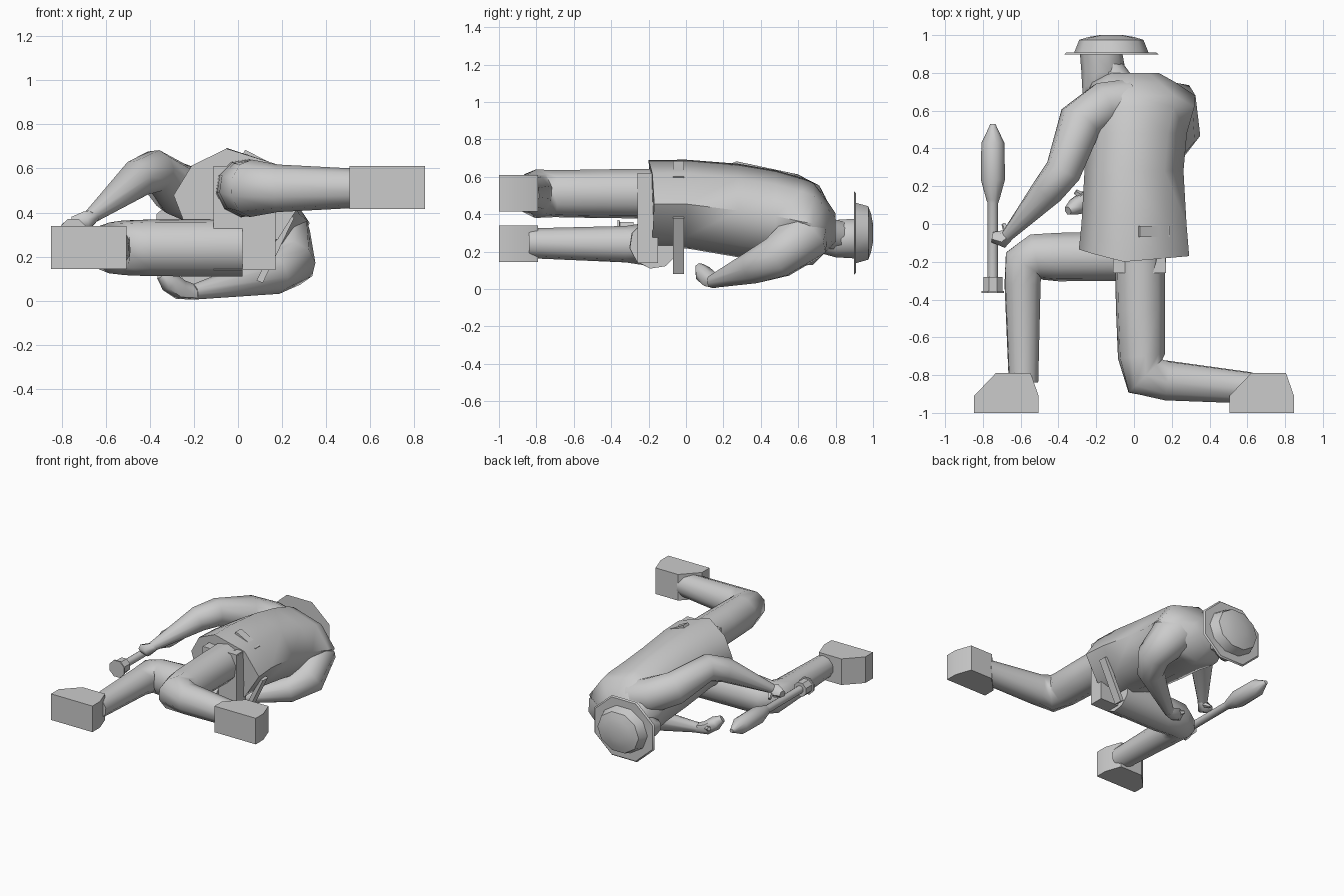
import bpy, bmesh, math
from mathutils import Vector, Matrix

grey = bpy.data.materials.new("plain grey")
grey.diffuse_color = (0.6, 0.6, 0.6, 1)


def finish(name, bm, angle=40):
    """Turn a bmesh into a named object, smooth except at sharp edges."""
    bmesh.ops.recalc_face_normals(bm, faces=bm.faces)
    me = bpy.data.meshes.new(name)
    bm.to_mesh(me)
    bm.free()
    me.materials.append(grey)
    ob = bpy.data.objects.new(name, me)
    bpy.context.collection.objects.link(ob)
    bpy.ops.object.select_all(action='DESELECT')
    ob.select_set(True)
    bpy.context.view_layer.objects.active = ob
    bpy.ops.object.shade_smooth_by_angle(angle=math.radians(angle))
    return ob


def skin(bm, rings):
    """Bridge rings of points and cap the ends."""
    vs = [[bm.verts.new(p) for p in r] for r in rings]
    n = len(vs[0])
    for a, b in zip(vs, vs[1:]):
        for i in range(n):
            j = (i + 1) % n
            bm.faces.new((a[i], a[j], b[j], b[i]))
    bm.faces.new(vs[0][::-1])
    bm.faces.new(vs[-1])


def limb(name, path, sides=10, angle=60):
    """Tube through (x, y, z, radius) stations."""
    pts = [Vector(p[:3]) for p in path]
    segs = [(b - a).normalized() for a, b in zip(pts, pts[1:])]
    tang = [segs[0]] + [(a + b).normalized() for a, b in zip(segs, segs[1:])] + [segs[-1]]
    u = tang[0].orthogonal().normalized()
    rings = []
    for k, (p, t) in enumerate(zip(pts, tang)):
        u = (u - t * u.dot(t)).normalized()
        v = t.cross(u)
        r = path[k][3]
        rings.append([p + r * (math.cos(a) * u + math.sin(a) * v)
                      for a in (2 * math.pi * i / sides for i in range(sides))])
    bm = bmesh.new()
    skin(bm, rings)
    return finish(name, bm, angle)


def stack(name, rings, sides=12, turn=0.0, angle=40):
    """Ovals stacked along y: (y, centre x, radius x, centre z, radius z)."""
    bm = bmesh.new()
    skin(bm, [[(cx + rx * math.cos(a), y, cz + rz * math.sin(a))
               for a in (2 * math.pi * (i + turn) / sides for i in range(sides))]
              for y, cx, rx, cz, rz in rings])
    return finish(name, bm, angle)


def box(name, lo, hi, rot=0.0):
    bm = bmesh.new()
    lo, hi = Vector(lo), Vector(hi)
    bmesh.ops.create_cube(bm, size=1)
    bmesh.ops.transform(bm, verts=bm.verts, matrix=Matrix.Translation((lo + hi) / 2)
                        @ Matrix.Rotation(rot, 4, 'Y') @ Matrix.Diagonal((*(hi - lo), 1)))
    return finish(name, bm, 20)


def prism(name, profile, z0, z1):
    """Extrude an xy profile along z."""
    bm = bmesh.new()
    skin(bm, [[(x, y, z) for x, y in profile] for z in (z0, z1)])
    return finish(name, bm, 20)


# Jacket body: uneven eight-sided section, hem dipping at the back and top
section = [(1, 0), (0.62, 0.69), (-0.18, 1), (-0.72, 0.67),
           (-1, 0.1), (-0.75, -0.7), (-0.1, -1), (0.62, -0.75)]
hem_rise = [0.01, 0, -0.02, 0.02, 0.045, 0.03, 0, 0]
bm = bmesh.new()
rings = [(-0.18, 0.0, 0.292, 0.455, 0.235), (0.0, 0.0, 0.278, 0.455, 0.237),
         (0.28, 0.0, 0.262, 0.42, 0.25), (0.48, 0.015, 0.265, 0.39, 0.245),
         (0.62, 0.03, 0.29, 0.36, 0.235), (0.68, 0.035, 0.29, 0.35, 0.22),
         (0.75, 0.0, 0.22, 0.34, 0.14), (0.80, -0.01, 0.14, 0.33, 0.075)]
skin(bm, [[(cx + rx * a, y + (h if k == 0 else 0), cz + rz * b)
           for (a, b), h in zip(section, hem_rise)]
          for k, (y, cx, rx, cz, rz) in enumerate(rings)])
finish("jacket", bm, 60)

# Hips, holster and belt pouches
box("hips", (-0.11, -0.26, 0.14), (0.17, -0.15, 0.61))
stack("neck", [(0.70, -0.05, 0.10, 0.31, 0.09), (0.86, -0.14, 0.075, 0.28, 0.08)], 10)
box("top_pouch", (0.015, -0.07, 0.615), (0.195, -0.01, 0.645), 0.48)
box("side_pouch", (0.155, -0.07, 0.07), (0.185, -0.01, 0.40), 0.45)
bm = bmesh.new()
skin(bm, [[(0.10, -0.26, z), (0.17, -0.26, z), (0.165, y, z), (0.14, y, z)]
          for z, y in ((0.14, -0.19), (0.62, -0.11))])
finish("holster", bm, 20)

# Head
stack("head", [
    (0.68, -0.24, 0.03, 0.27, 0.05),
    (0.73, -0.19, 0.085, 0.27, 0.085),
    (0.80, -0.16, 0.118, 0.27, 0.105),
    (0.91, -0.175, 0.112, 0.27, 0.112)], 10, angle=60)

# Brimmed helmet
stack("helmet_brim", [(0.898, -0.12, 0.27, 0.30, 0.242),
                      (0.908, -0.12, 0.258, 0.30, 0.232)], 8, 0.5)
stack("helmet_crown", [
    (0.90, -0.12, 0.20, 0.30, 0.172),
    (0.975, -0.12, 0.17, 0.30, 0.15),
    (0.99, -0.12, 0.12, 0.30, 0.105),
    (1.0, -0.12, 0.06, 0.30, 0.05)], 10)

# Arms
limb("right_arm", [(-0.02, 0.65, 0.42, 0.12), (-0.16, 0.63, 0.46, 0.125),
                   (-0.285, 0.54, 0.51, 0.12), (-0.375, 0.28, 0.588, 0.097),
                   (-0.455, 0.18, 0.555, 0.087), (-0.67, -0.06, 0.38, 0.033)])
limb("left_arm", [(0.10, 0.64, 0.36, 0.13), (0.20, 0.62, 0.27, 0.148),
                  (0.235, 0.49, 0.17, 0.118), (0.16, 0.37, 0.12, 0.093),
                  (-0.20, 0.14, 0.04, 0.035)])

# Hands with a thumb each
limb("right_hand", [(-0.65, -0.05, 0.385, 0.03), (-0.69, -0.08, 0.36, 0.048),
                    (-0.75, -0.07, 0.355, 0.028)], 6)
limb("right_thumb", [(-0.67, -0.05, 0.36, 0.02), (-0.69, 0.0, 0.33, 0.012)], 5)
limb("left_hand", [(-0.18, 0.15, 0.035, 0.032), (-0.26, 0.13, 0.05, 0.047),
                   (-0.31, 0.09, 0.085, 0.048), (-0.35, 0.07, 0.12, 0.025)], 6)
limb("left_thumb", [(-0.25, 0.13, 0.05, 0.025), (-0.31, 0.17, 0.07, 0.015)], 5)

# Legs: one raised in front, one kneeling behind
limb("front_leg", [(0.02, -0.17, 0.24, 0.132), (-0.40, -0.175, 0.24, 0.13),
                   (-0.52, -0.175, 0.24, 0.125), (-0.585, -0.21, 0.24, 0.115),
                   (-0.59, -0.32, 0.24, 0.098), (-0.585, -0.84, 0.245, 0.08)])
limb("kneeling_leg", [(0.03, -0.10, 0.51, 0.135), (0.035, -0.45, 0.51, 0.132),
                      (0.04, -0.70, 0.51, 0.127), (0.06, -0.805, 0.51, 0.13),
                      (0.18, -0.83, 0.51, 0.108), (0.62, -0.868, 0.51, 0.085)])

# Boots share one side profile
for name, x, z in (("front_boot", -0.847, 0.145), ("kneeling_boot", 0.505, 0.415)):
    prism(name, [(x + a, b) for a, b in ((0, -1), (0.342, -1), (0.342, -0.91),
                                         (0.30, -0.79), (0.115, -0.79), (0, -0.91))], z, z + 0.195)

# Rocket grenade: warhead, stem and tail ring
stack("grenade", [(y, -0.747, r, 0.31, r) for y, r in (
    (-0.29, 0.028), (0.11, 0.028), (0.13, 0.035), (0.235, 0.064),
    (0.43, 0.061), (0.51, 0.022), (0.53, 0.014))], 10)
stack("grenade_tail", [(y, -0.747, r, 0.31, r) for y, r in (
    (-0.365, 0.065), (-0.355, 0.065), (-0.354, 0.054), (-0.28, 0.054))], 8, 0.5)
